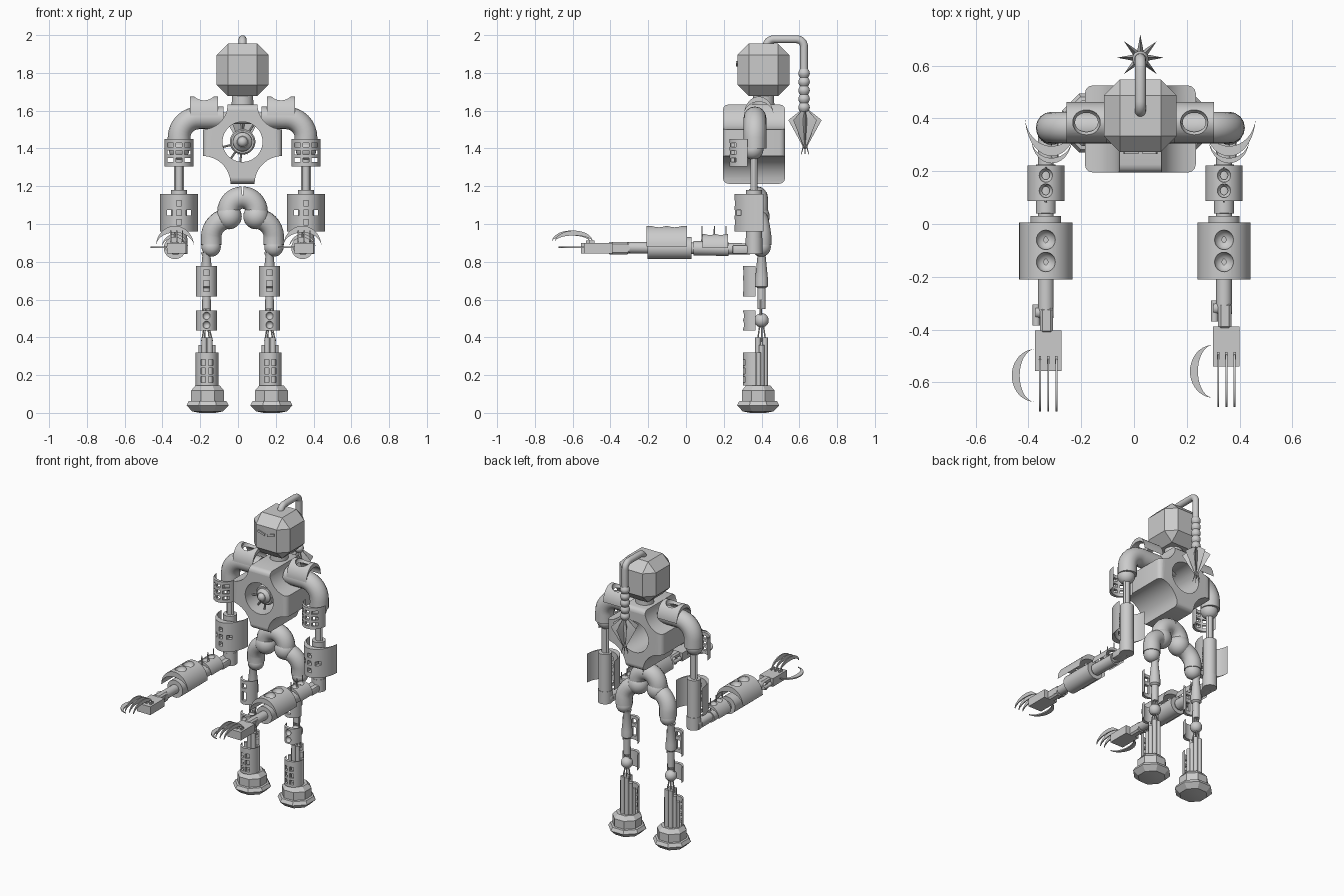
import bpy, bmesh
from math import sin, cos, pi
from mathutils import Vector, Matrix

if "Cube" in bpy.data.objects:
    bpy.data.objects.remove(bpy.data.objects["Cube"])

X, Y, Z = Vector((1, 0, 0)), Vector((0, 1, 0)), Vector((0, 0, 1))
CX = 0.024  # body centre line


def frame(loc, y=Y, z=Z):
    m = Matrix((y.cross(z), y, z)).transposed().to_4x4()
    m.translation = Vector(loc)
    return m


def finish(name, bm, mat=Matrix()):
    bmesh.ops.remove_doubles(bm, verts=bm.verts, dist=1e-5)
    bmesh.ops.recalc_face_normals(bm, faces=bm.faces)
    me = bpy.data.meshes.new(name)
    bm.to_mesh(me)
    bm.free()
    ob = bpy.data.objects.new(name, me)
    ob.matrix_world = mat
    bpy.context.collection.objects.link(ob)
    return ob


def lathe(name, prof, mat, n=24):
    bm = bmesh.new()
    rings = [[bm.verts.new((r * cos(2 * pi * (i + .5) / n), r * sin(2 * pi * (i + .5) / n), z))
              for i in range(n)] for r, z in prof]
    for a, b in zip(rings, rings[1:]):
        for i in range(n):
            bm.faces.new((a[i], a[(i + 1) % n], b[(i + 1) % n], b[i]))
    bm.faces.new(rings[0])
    bm.faces.new(rings[-1])
    return finish(name, bm, mat)


def rod(name, a, b, r, r2=None, n=20):
    a, b = Vector(a), Vector(b)
    d = (b - a).normalized()
    side = d.cross(X if abs(d.x) < .9 else Y).normalized()
    return lathe(name, [(r, 0), (r if r2 is None else r2, (b - a).length)], frame(a, side, d), n)


def ball(name, loc, r):
    bm = bmesh.new()
    bmesh.ops.create_uvsphere(bm, u_segments=24, v_segments=14, radius=r)
    return finish(name, bm, frame(loc))


def add_box(bm, loc, size):
    bmesh.ops.create_cube(bm, size=1, matrix=Matrix.Translation(loc) @ Matrix.Diagonal((*size, 1)))


def box(name, loc, size, bevel=0, segs=1):
    bm = bmesh.new()
    add_box(bm, (0, 0, 0), size)
    if bevel:
        bmesh.ops.bevel(bm, geom=bm.edges[:], offset=bevel, segments=segs, affect='EDGES', profile=.5)
    return finish(name, bm, frame(loc))


def tube(name, pts, r):
    cu = bpy.data.curves.new(name, 'CURVE')
    cu.dimensions = '3D'
    cu.bevel_depth, cu.bevel_resolution, cu.use_fill_caps = r, 6, True
    sp = cu.splines.new('POLY')
    sp.points.add(len(pts) - 1)
    for p, q in zip(sp.points, pts):
        p.co = (*q, 1)
    ob = bpy.data.objects.new(name, cu)
    bpy.context.collection.objects.link(ob)
    bpy.ops.object.select_all(action='DESELECT')
    ob.select_set(True)
    bpy.context.view_layer.objects.active = ob
    bpy.ops.object.convert(target='MESH')


def cut(ob, cutter):
    m = ob.modifiers.new('cut', 'BOOLEAN')
    m.operation, m.solver, m.object = 'DIFFERENCE', 'EXACT', cutter
    bpy.context.view_layer.objects.active = ob
    bpy.ops.object.modifier_apply(modifier=m.name)
    bpy.data.objects.remove(cutter)


def crescent(name, length, h1, h2, thick, mat, n=20):
    ts = [pi * i / n for i in range(n + 1)]
    pts = [(-length / 2 * cos(t), h1 * sin(t)) for t in ts]
    pts += [(-length / 2 * cos(t), h2 * sin(t)) for t in ts[-2:0:-1]]
    bm = bmesh.new()
    f = bm.faces.new([bm.verts.new((x, y, -thick / 2)) for x, y in pts])
    g = bmesh.ops.extrude_face_region(bm, geom=[f])['geom']
    bmesh.ops.translate(bm, verts=[v for v in g if isinstance(v, bmesh.types.BMVert)], vec=(0, 0, thick))
    return finish(name, bm, mat)


# curved armour plate with window slots (x, z, w, h) or ball scoops (z, radius)
def plate(name, mat, r, depth, inner, height, windows=(), scoops=()):
    ob = crescent(name, 2 * r, depth, inner, height, mat, 24)
    bm = bmesh.new()
    for x, z, w, h in windows:
        add_box(bm, (x, depth, z), (w, depth * 1.1, h))
    for z, s in scoops:
        bmesh.ops.create_uvsphere(bm, u_segments=20, v_segments=12, radius=s,
                                  matrix=Matrix.Translation((0, depth, z)))
    cut(ob, finish('cutter', bm, mat))


# head, eyes and neck
box('head', (CX, .41, 1.816), (.275, .275, .278), .06)
for s in (-1, 1):
    eye = box('eye', (CX + s * .036, .272, 1.848), (.055, .014, .014))
    eye.rotation_euler = (0, -s * .3, 0)
lathe('neck', [(.06, 1.56), (.056, 1.7)], frame((CX, .41, 0)))

# ponytail: pipe, braid, star-shaped blade and fringe
arc = [pi / 2 * i / 8 for i in range(9)]
tube('tail_pipe', [(CX, .425, 1.9)] + [(CX, .465 - .04 * cos(t), 1.938 + .04 * sin(t)) for t in arc]
     + [(CX, .585 + .04 * sin(t), 1.938 + .04 * cos(t)) for t in arc] + [(CX, .625, 1.8)], .021)
lathe('braid', [(.022 + .009 * abs(sin(pi * 5 * i / 40)), 1.82 - .225 * i / 40) for i in range(41)],
      frame((CX, .625, 0)), 16)
bm = bmesh.new()
ring = [bm.verts.new(((.088 if i % 2 == 0 else .03) * cos(pi * i / 8),
                      (.088 if i % 2 == 0 else .03) * sin(pi * i / 8), 1.55)) for i in range(16)]
tips = [bm.verts.new((0, 0, z)) for z in (1.62, 1.39)]
for t in tips:
    for i in range(16):
        bm.faces.new((ring[i], ring[(i + 1) % 16], t))
finish('tail_blade', bm, frame((CX, .63, 0)))
for i in range(6):
    c, s = cos(i * pi / 3), sin(i * pi / 3)
    rod('tail_fringe', (CX, .63, 1.44), (CX + .025 * c, .63 + .025 * s, 1.365), .006, .001, 6)

# torso block with four scooped corners and a round hole
torso = box('torso', (CX, .36, 1.423), (.42, .33, .42), .03, 3)
for sx in (-1, 1):
    for z, r in ((1.213, .147), (1.633, .132)):
        x = CX + sx * .211
        cut(torso, rod('cutter', (x, .1, z), (x, .7, z), r, n=40))
cut(torso, rod('cutter', (CX, .1, 1.435), (CX, .7, 1.435), .106, n=40))

# chest core
lathe('chest_core', [(.03, 0), (.05, .02), (.055, .06), (.04, .07), (.04, .12), (.03, .14)],
      frame((CX, .22, 1.435), Z, Y))
ball('core_lens', (CX, .225, 1.435), .028)
lathe('core_ring', [(.06, 0), (.068, .01), (.068, .03), (.06, .04)], frame((CX, .25, 1.435), Z, Y))
for a in (1, 3.4, 4.1, 4.6):
    rod('core_spoke', (CX, .27, 1.435), (CX + .11 * cos(a), .27, 1.435 + .11 * sin(a)), .006, n=8)
rod('shoulder_bar', (CX - .25, .37, 1.56), (CX + .25, .37, 1.56), .032)

five = [(0, 0, .028, .028)] + [(x, 0, .028, .028) for x in (-.05, .05)] + [(0, z, .028, .028) for z in (-.05, .05)]
slots = [(x, z, .03, .022) for x in (-.045, 0, .045) for z in (-.04, 0, .04)]
grid = [(x, z, .024, .03) for x in (-.019, .019) for z in (-.055, -.01, .035)]

for s in (-1, 1):
    # shoulder
    ax, ay = CX + s * .336, .365
    tube('shoulder_tube', [(CX + s * .1, ay, 1.562), (CX + s * .2, ay, 1.562)]
         + [(CX + s * (.231 + .105 * sin(t)), ay, 1.457 + .105 * cos(t)) for t in arc] + [(ax, ay, 1.4)], .06)
    plate('shoulder_plate', frame((CX + s * .204, .385, 1.575), Z, X), .078, .1, .072, .15, scoops=[(0, .052)])

    # upper arm
    ball('arm_ball', (ax, .355, 1.395), .055)
    for d in (-.018, .018):
        rod('arm_rod', (ax + d, .36, 1.15), (ax + d, .36, 1.4), .009)
    rod('arm_core', (ax, .36, 1.15), (ax, .36, 1.38), .02)
    plate('upper_arm_plate', frame((ax, .325, 1.378), -Y, Z), .077, .095, .075, .145, slots)
    rod('arm_sleeve', (ax, .36, .92), (ax, .36, 1.18), .043)
    plate('lower_arm_plate', frame((ax, .41, 1.06), -Y, Z), .101, .153, .115, .197, five)

    # elbow and forearm
    fx = -.334 if s < 0 else .341
    oy = 0 if s < 0 else .016
    rod('elbow', (ax, .36, .84), (ax, .36, .925), .045)
    box('elbow_link', ((ax + fx) / 2, .31, .865), (.075, .13, .05), .012, 2)
    rod('forearm_bar', (fx, .34, .868), (fx, -.33 + oy, .875), .03)
    rod('forearm_collar', (fx, .04, .872), (fx, .225, .868), .038)
    plate('forearm_small_plate', frame((fx, .155, .872), Z, Y), .07, .075, .055, .135,
          scoops=[(-.029, .026), (.029, .026)])
    for y in (.085, .15, .212):
        rod('forearm_pin', (fx, y, .9), (fx, y, .99), .005, .003, 8)
    rod('forearm_sleeve', (fx, -.205, .873), (fx, .03, .873), .059)
    plate('forearm_large_plate', frame((fx, -.102, .88), Z, Y), .101, .11, .075, .215,
          scoops=[(-.042, .037), (.042, .037)])

    # hand with three finger blades and a thumb blade
    box('wrist_block', (fx + .003, -.365 + oy, .872), (.05, .1, .065), .01)
    rod('wrist_pivot', (fx - .04, -.335 + oy, .872), (fx + .03, -.335 + oy, .872), .022)
    rod('wrist_knob', (fx - .036, -.305 + oy, .872), (fx - .036, -.385 + oy, .872), .014)
    px = fx + .009
    box('palm', (px, -.48 + oy, .872), (.1, .152, .056))
    for d in (-.031, 0, .031):
        crescent('finger', .2, .06, .034, .007, frame((px + d, -.61 + oy, .905), Z, -X))
        box('knuckle', (px + d, -.515 + oy, .902), (.009, .03, .022))
    crescent('thumb', .2, .088, .058, .008, frame((px - .05, -.574 + oy, .876), -X, -Z))

    # hip pipes
    hx = CX + s * .166
    tube('hip_upper', [(CX, .375, 1.14)] + [(CX + s * .075 * sin(t), .375, 1.065 + .075 * cos(t)) for t in arc]
         + [(CX + s * .075, .375, 1.03)], .059)
    ball('hip_ball', (CX + s * .072, .375, 1.04), .068)
    tube('hip_lower', [(CX + s * .06, .375, 1.03)]
         + [(CX + s * (.066 + .1 * sin(t)), .375 + .015 * t, .93 + .1 * cos(t)) for t in arc]
         + [(hx, .398, .89)], .055)
    ball('thigh_ball', (hx, .398, .878), .051)

    # thigh and knee
    lx = s * .167
    lathe('thigh', [(.022, .55), (.022, .66), (.034, .67), (.034, .71), (.022, .83), (.03, .85)],
          frame((lx, .4, 0)))
    plate('thigh_plate', frame((lx, .368, .697), -Y, Z), .056, .065, .045, .16,
          [(0, -.025, .03, .06), (0, .045, .03, .03)])
    for d in (-.018, 0, .018):
        rod('knee_rod', (lx + d, .395, .49), (lx + d, .395, .6), .007, n=10)
    ball('knee_ball', (lx, .4, .49), .038)
    plate('knee_plate', frame((lx, .368, .49), -Y, Z), .055, .065, .042, .106,
          scoops=[(-.024, .02), (.024, .02)])

    # shin pistons
    gx = lx + .003
    for i in range(6):
        c, q = cos(i * pi / 3), sin(i * pi / 3)
        rod('shin_tendon', (lx + .01 * c, .4 + .01 * q, .47), (gx + .028 * c, .4 + .025 * q, .38), .004, n=8)
        rod('shin_piston', (gx + .03 * c, .4 + .022 * q, .12), (gx + .03 * c, .4 + .022 * q, .4 if i % 3 else .36),
            .015, n=12)
    for d in (-.046, .046):
        rod('shin_side_piston', (gx + d, .385, .12), (gx + d, .385, .32), .012, n=12)
    rod('shin_core', (gx, .4, .12), (gx, .4, .4), .018)
    plate('shin_plate', frame((gx, .37, .232), -Y, Z), .06, .068, .048, .175, grid)

    # octagonal foot
    lathe('foot', [(.045, 0), (.088, .008), (.121, .04), (.108, .062), (.094, .064), (.094, .118), (.07, .145)],
          frame((s * .169 + .008, .382, 0)), 8)

# smooth the round parts, keep facets sharp
bpy.ops.object.select_all(action='SELECT')
bpy.context.view_layer.objects.active = bpy.data.objects['head']
bpy.ops.object.shade_smooth_by_angle(angle=.55)
